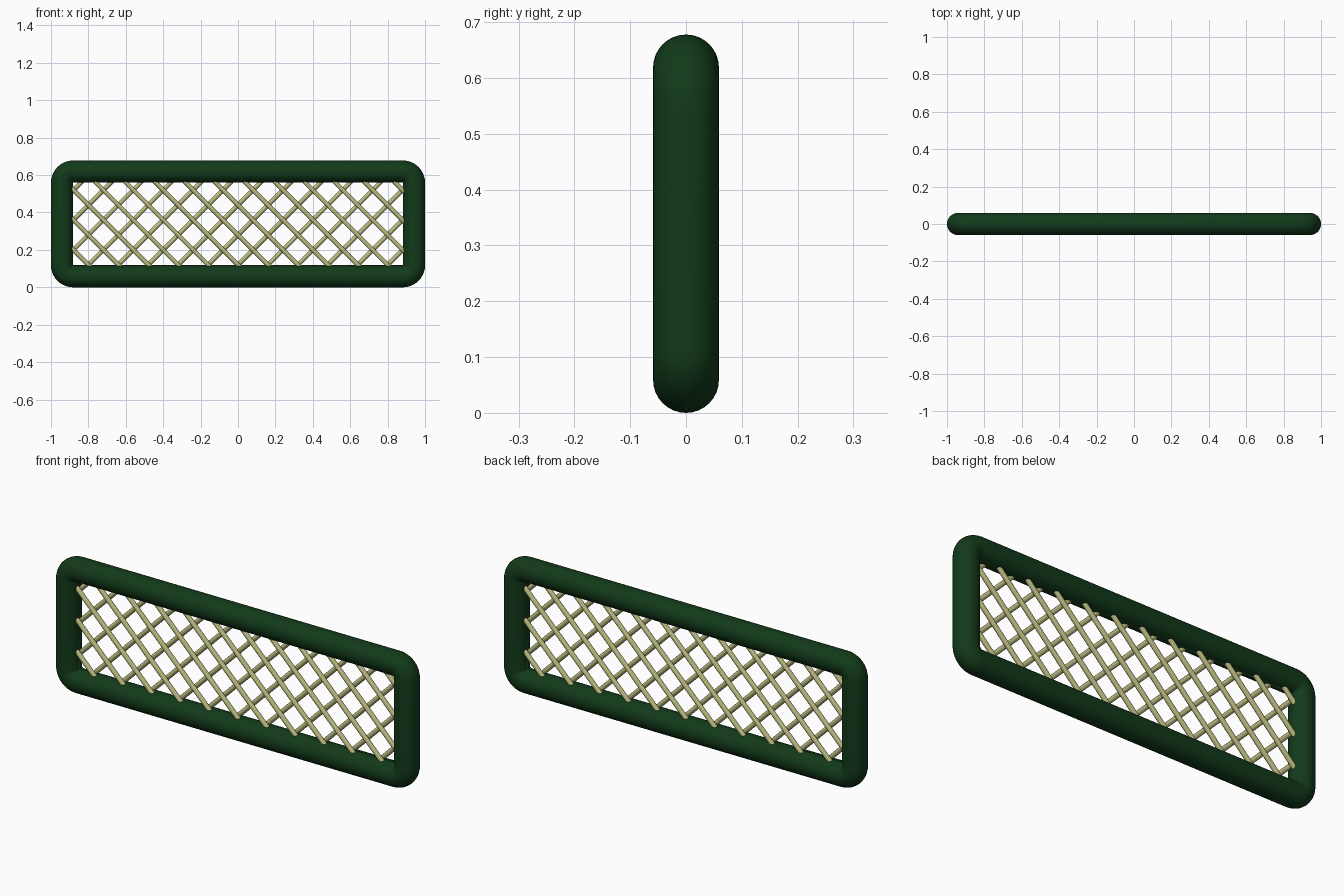
import bpy, bmesh, math
from mathutils import Vector

if "Cube" in bpy.data.objects:
    bpy.data.objects.remove(bpy.data.objects["Cube"])

R = 0.059                       # frame tube radius, also its corner bend radius
X_IN, Z_LO, Z_HI = 0.882, 0.118, 0.56   # inner opening
WIRE_R, LAYER, PITCH = 0.012, 0.011, 0.16


def material(name, rgb):
    m = bpy.data.materials.new(name)
    m.diffuse_color = (*rgb, 1)
    m.use_nodes = True
    m.node_tree.nodes["Principled BSDF"].inputs["Base Color"].default_value = m.diffuse_color
    return m


def finish(bm, name, mat):
    bmesh.ops.recalc_face_normals(bm, faces=bm.faces)
    me = bpy.data.meshes.new(name)
    bm.to_mesh(me)
    bm.free()
    ob = bpy.data.objects.new(name, me)
    bpy.context.collection.objects.link(ob)
    me.materials.append(mat)
    bpy.ops.object.select_all(action='DESELECT')
    ob.select_set(True)
    bpy.context.view_layer.objects.active = ob
    bpy.ops.object.shade_smooth_by_angle(angle=math.radians(40))
    return ob


def bridge(bm, a, b):
    n = len(a)
    for i in range(n):
        bm.faces.new((a[i], a[(i + 1) % n], b[(i + 1) % n], b[i]))


green = material("dark_green", (0.006, 0.042, 0.01))
straw = material("straw", (0.5, 0.5, 0.22))

# Rounded tube frame: rings swept round the four bends
bm = bmesh.new()
rings = []
STEPS, SIDES = 10, 32
corners = [(X_IN, Z_HI), (-X_IN, Z_HI), (-X_IN, Z_LO), (X_IN, Z_LO)]
for q, (cx, cz) in enumerate(corners):
    for s in range(STEPS + 1):
        a = math.pi / 2 * (q + s / STEPS)
        out = Vector((math.cos(a), 0, math.sin(a)))
        centre = Vector((cx, 0, cz)) + out * R
        ring = []
        for k in range(SIDES):
            t = 2 * math.pi * k / SIDES
            ring.append(bm.verts.new(centre + out * R * math.cos(t)
                                     + Vector((0, R * math.sin(t), 0))))
        rings.append(ring)
for i, ring in enumerate(rings):
    bridge(bm, ring, rings[(i + 1) % len(rings)])
bmesh.ops.remove_doubles(bm, verts=bm.verts, dist=1e-5)
finish(bm, "frame", green)


# Diagonal wire layers, each clipped just inside the frame
def wire_layer(name, slope, y):
    bm = bmesh.new()
    xm, z0, z1 = X_IN + 0.02, Z_LO - 0.02, Z_HI + 0.02
    for k in range(-9, 10):
        x_base = k * PITCH      # where the wire crosses z = 0.12
        lo, hi = sorted(((-xm - x_base) * slope, (xm - x_base) * slope))
        t0, t1 = max(lo, z0 - 0.12), min(hi, z1 - 0.12)
        if t1 - t0 < 0.03:
            continue
        across = Vector((1, 0, -slope)).normalized()
        ends = []
        for t in (t0, t1):
            c = Vector((x_base + slope * t, y, 0.12 + t))
            ends.append([bm.verts.new(c + across * WIRE_R * math.cos(a)
                                      + Vector((0, WIRE_R * math.sin(a), 0)))
                         for a in (2 * math.pi * j / 12 for j in range(12))])
        bridge(bm, *ends)
        for e in ends:
            bm.faces.new(e)
    finish(bm, name, straw)


wire_layer("front_wires", -1, -LAYER)
wire_layer("back_wires", 1, LAYER)
